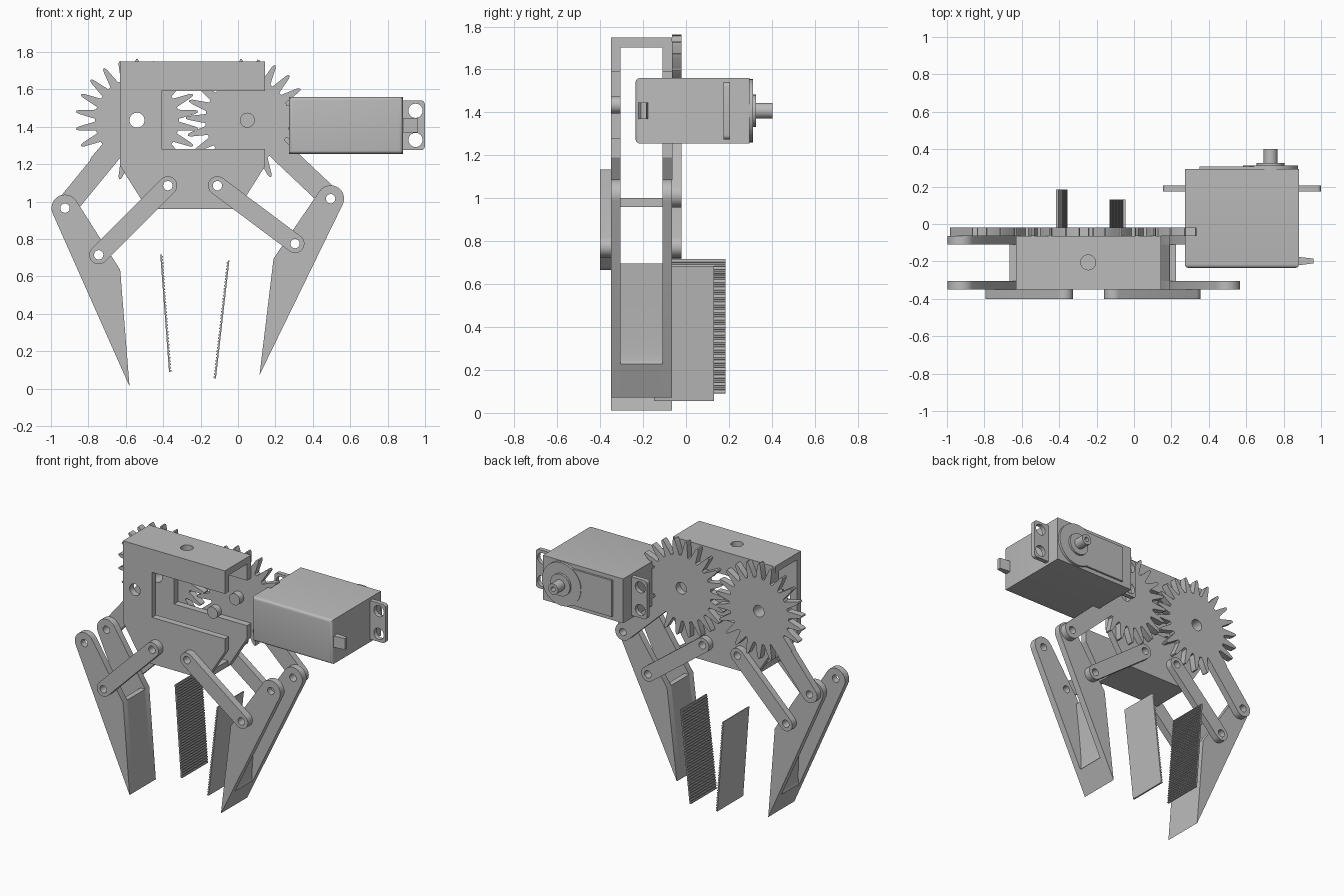
import bpy, bmesh, math
from mathutils import Vector, Matrix
from mathutils.geometry import convex_hull_2d

cube = bpy.data.objects.get("Cube")
if cube:
    bpy.data.objects.remove(cube, do_unlink=True)

grey = bpy.data.materials.new("plain_grey")
grey.use_nodes = True
colour = (0.5, 0.5, 0.5, 1)
grey.diffuse_color = colour
grey.node_tree.nodes["Principled BSDF"].inputs["Base Color"].default_value = colour


def finish(name, mesh):
    """Weld, fix normals, shade and link a mesh."""
    bm = bmesh.new()
    bm.from_mesh(mesh)
    bmesh.ops.remove_doubles(bm, verts=bm.verts, dist=0.0002)
    bmesh.ops.recalc_face_normals(bm, faces=bm.faces)
    for f in bm.faces:
        f.smooth = True
    bm.to_mesh(mesh)
    bm.free()
    mesh.set_sharp_from_angle(angle=math.radians(30))
    mesh.materials.clear()
    mesh.materials.append(grey)
    ob = bpy.data.objects.new(name, mesh)
    bpy.context.collection.objects.link(ob)
    return ob


def plate(name, outlines, low, high, flat=False):
    """Extrude outlines (first outer, rest holes) along y, or along z if flat."""
    cu = bpy.data.curves.new(name, "CURVE")
    cu.dimensions = "2D"
    cu.fill_mode = "BOTH"
    cu.extrude = (high - low) / 2
    for pts in outlines:
        sp = cu.splines.new("POLY")
        sp.points.add(len(pts) - 1)
        for p, q in zip(sp.points, pts):
            p.co = (q[0], q[1], 0, 1)
        sp.use_cyclic_u = True
    tmp = bpy.data.objects.new(name + "_outline", cu)
    bpy.context.collection.objects.link(tmp)
    graph = bpy.context.evaluated_depsgraph_get()
    mesh = bpy.data.meshes.new_from_object(tmp.evaluated_get(graph))
    bpy.data.objects.remove(tmp, do_unlink=True)
    mid = (low + high) / 2
    if flat:
        mesh.transform(Matrix.Translation((0, 0, mid)))
    else:
        mesh.transform(Matrix.Translation((0, mid, 0)) @ Matrix.Rotation(math.pi / 2, 4, "X"))
    return finish(name, mesh)


def circle(c, r, n=32):
    return [Vector((c[0] + r * math.cos(math.tau * i / n),
                    c[1] + r * math.sin(math.tau * i / n))) for i in range(n)]


def rect(x0, x1, y0, y1):
    return [(x0, y0), (x1, y0), (x1, y1), (x0, y1)]


def hull(pts):
    pts = [Vector(p) for p in pts]
    return [pts[i] for i in convex_hull_2d(pts)]


def bar(name, a, b, r, hole_a, hole_b, low, high):
    plate(name, [hull(circle(a, r) + circle(b, r)), circle(a, hole_a), circle(b, hole_b)], low, high)


# Depth layers shared by the frame, fingers and linkage
FRONT, BACK, T = -0.35, -0.065, 0.045
LAYERS = {"front": (FRONT, FRONT + T), "back": (BACK - T, BACK)}
LINKS = {"front": (FRONT - 0.05, FRONT), "back": (BACK, BACK + T)}

gears = {"right": Vector((-0.54, 1.435)), "left": Vector((0.05, 1.435))}
anchors = {"right": Vector((-0.375, 1.085)), "left": Vector((-0.11, 1.085))}

# Frame: two slotted plates joined by a top and a bottom wall
frame = [(-0.63, 1.748), (-0.63, 1.19), (-0.485, 0.96), (0, 0.96), (0.145, 1.19),
         (0.145, 1.28), (-0.41, 1.28), (-0.41, 1.59), (0.145, 1.59), (0.145, 1.748)]
holes = [circle(c, 0.04) for c in gears.values()] + [circle(c, 0.025) for c in anchors.values()]
for k, (a, b) in LAYERS.items():
    plate(f"frame_{k}_plate", [frame] + holes, a, b)
plate("frame_top", [rect(-0.63, 0.145, FRONT, BACK), circle((-0.245, -0.205), 0.04)],
      1.703, 1.748, flat=True)
plate("frame_bottom", [rect(-0.485, 0, FRONT + T, BACK - T)], 0.96, 1.0, flat=True)


# Gears with slim tapered teeth
def gear_outline(c, phase, n=22, root=0.225, tip=0.328):
    step = math.tau / n
    shape = [(-0.38, root), (-0.27, root + 0.03), (-0.12, tip - 0.015), (-0.05, tip),
             (0.05, tip), (0.12, tip - 0.015), (0.27, root + 0.03), (0.38, root)]
    return [c + r * Vector((math.cos(t), math.sin(t)))
            for i in range(n) for f, r in shape for t in [phase + (i + f) * step]]


for side, phase in (("right", 90), ("left", 96)):
    c = gears[side]
    plate(f"{side}_gear", [gear_outline(c, math.radians(phase)), circle(c, 0.04)], BACK, BACK + T)

# Fingers, links and gear arms: joint, link pivot, inner corner and tip for each side
fingers = {
    "right": [(-0.925, 0.965), (-0.745, 0.715), (-0.63, 0.635), (-0.58, 0.012)],
    "left": [(0.495, 1.015), (0.305, 0.775), (0.19, 0.695), (0.115, 0.072)],
}
for side, pts in fingers.items():
    joint, pivot, corner, tip = map(Vector, pts)
    sign = 1 if side == "left" else -1
    bar(f"{side}_gear_arm", gears[side], joint, 0.058, 0.04, 0.025, BACK, BACK + T)
    outline = hull(circle(joint, 0.072) + [corner, tip])
    for k, (a, b) in LAYERS.items():
        plate(f"{side}_finger_{k}_plate", [outline, circle(joint, 0.025), circle(pivot, 0.025)], a, b)
        bar(f"{side}_{k}_link", anchors[side], pivot, 0.05, 0.025, 0.025, *LINKS[k])
    # Inner wall that curves into a solid fingertip
    off = Vector((0.035 * sign, 0))
    outer = tip.lerp(joint + Vector((0.065 * sign, -0.03)), 0.17)
    ctrl, end = tip.lerp(corner, 0.2) + off, corner + off
    curve = [outer * (1 - t) ** 2 + ctrl * 2 * t * (1 - t) + end * t * t
             for t in (i / 12 for i in range(13))]
    plate(f"{side}_finger_wall", [[corner, tip] + curve], FRONT + T, BACK - T)


# Ribbed grip pads, ribs facing each other
def pad(name, top, bottom, sign, low, high, ribs=36):
    top, bottom = Vector(top), Vector(bottom)
    thick, depth = Vector((0.007 * sign, 0)), Vector((0.006 * sign, 0))
    pts = [top, bottom]
    for i in range(ribs):
        for f, d in ((0, 0), (0.1, 1), (0.5, 1), (0.6, 0)):
            pts.append(bottom.lerp(top, (i + f) / ribs) + thick + depth * d)
    pts.append(top + thick)
    plate(name, [pts], low, high)


pad("right_grip_pad", (-0.416, 0.718), (-0.369, 0.09), 1, -0.095, 0.185)
pad("left_grip_pad", (-0.046, 0.685), (-0.118, 0.055), -1, -0.15, 0.13)

# Servo case with rounded front edges
sx0, sx1, sz0, sz1 = 0.272, 0.882, 1.255, 1.56
case = plate("servo_case", [rect(sx0, sx1, sz0, sz1)], -0.235, 0.295)
bm = bmesh.new()
bm.from_mesh(case.data)
edges = [e for e in bm.edges if all(v.co.y < -0.23 for v in e.verts) and len(e.link_faces) == 2
         and e.calc_face_angle() > 1]
bmesh.ops.bevel(bm, geom=edges, offset=0.02, segments=4, profile=0.5, affect="EDGES")
for f in bm.faces:
    f.smooth = True
bm.to_mesh(case.data)
bm.free()
case.data.set_sharp_from_angle(angle=math.radians(30))

# Mounting ears with screw holes on both ends
cx, cz = (sx0 + sx1) / 2, (sz0 + sz1) / 2
for s, side in ((-1, "right"), (1, "left")):
    inner, outer = cx + s * 0.29, cx + s * 0.422
    rim = [Vector((inner, cz + d)) for d in (-0.133, 0.133)]
    for d in (-1, 1):
        rim += circle((outer - s * 0.02, cz + d * 0.113), 0.02, 16)
    plate(f"servo_{side}_ear", [hull(rim)] + [circle((cx + s * 0.372, cz + d), 0.038)
          for d in (-0.078, 0.078)], 0.175, 0.205)

# Servo lid, output boss, shaft and cable stub
axis = (0.73, cz)
plate("servo_lid", [hull(circle(axis, 0.148))], 0.295, 0.312)
plate("servo_lid_bar", [rect(0.35, 0.73, cz - 0.125, cz + 0.125)], 0.295, 0.308)
plate("servo_boss", [circle(axis, 0.075)], 0.312, 0.327)
plate("servo_shaft", [circle(axis, 0.037), circle(axis, 0.016)], 0.327, 0.402)
plate("servo_cable_stub", [[(0.87, -0.222), (0.96, -0.21), (0.96, -0.185), (0.87, -0.175)]],
      1.37, 1.447, flat=True)
